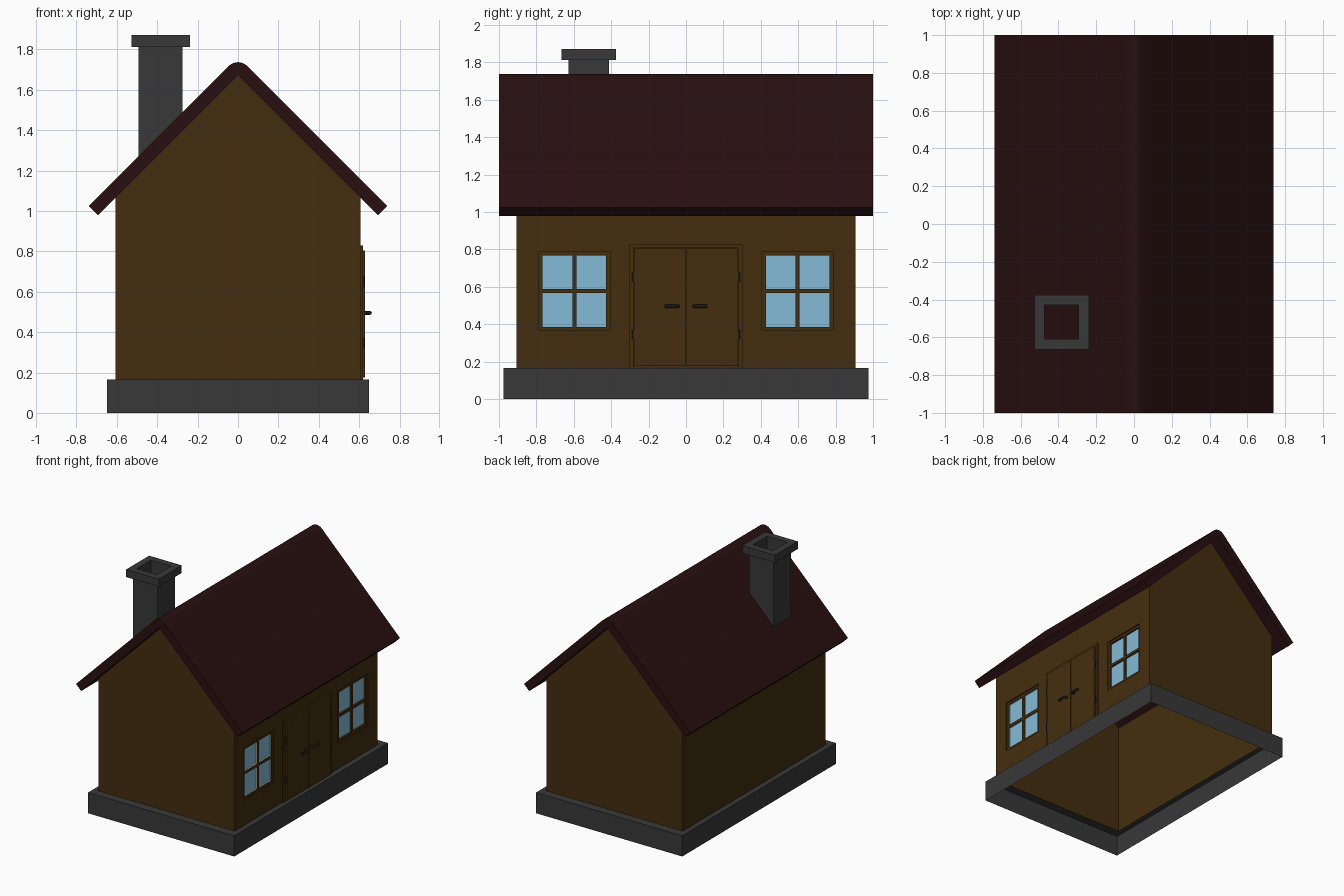
import bpy, bmesh, math

if "Cube" in bpy.data.objects:
    bpy.data.objects.remove(bpy.data.objects["Cube"])

def material(name, r, g, b):
    lin = [((c / 255 + 0.055) / 1.055) ** 2.4 if c > 10 else c / 255 / 12.92 for c in (r, g, b)]
    m = bpy.data.materials.new(name)
    m.diffuse_color = (*lin, 1)
    m.use_nodes = True
    m.node_tree.nodes["Principled BSDF"].inputs["Base Color"].default_value = m.diffuse_color
    return m

WOOD = material("brown_wood", 68, 46, 15)
STONE = material("grey_stone", 56, 56, 56)
TILE = material("dark_red_roof", 40, 15, 16)
GLASS = material("blue_glass", 132, 187, 215)
METAL = material("dark_metal", 27, 27, 27)
WHITE = material("white_paint", 245, 245, 245)

def make(name, verts, faces, mat, fix=True):
    me = bpy.data.meshes.new(name)
    me.from_pydata(verts, [], faces)
    bm = bmesh.new()
    bm.from_mesh(me)
    bmesh.ops.remove_doubles(bm, verts=bm.verts, dist=1e-5)
    if fix:
        bmesh.ops.recalc_face_normals(bm, faces=bm.faces)
    bm.to_mesh(me)
    bm.free()
    ob = bpy.data.objects.new(name, me)
    bpy.context.collection.objects.link(ob)
    me.materials.append(mat)
    return ob

BOX = [(0, 1, 3, 2), (4, 6, 7, 5), (0, 4, 5, 1), (2, 3, 7, 6), (0, 2, 6, 4), (1, 5, 7, 3)]

def boxes(name, specs, mat):
    """Several boxes (x0, x1, y0, y1, z0, z1) in one object."""
    vs, fs = [], []
    for s in specs:
        o = len(vs)
        vs += [(x, y, z) for x in s[0:2] for y in s[2:4] for z in s[4:6]]
        fs += [tuple(i + o for i in f) for f in BOX]
    me = bpy.data.meshes.new(name)
    me.from_pydata(vs, [], fs)
    me.materials.append(mat)
    ob = bpy.data.objects.new(name, me)
    bpy.context.collection.objects.link(ob)
    return ob

def rings(name, loops, mat, closed=False):
    """Skin a list of equal-length vertex loops."""
    n = len(loops[0])
    vs = [v for l in loops for v in l]
    m = len(loops)
    fs = [(i * n + j, i * n + (j + 1) % n, (i + 1) % m * n + (j + 1) % n, (i + 1) % m * n + j)
          for i in range(m if closed else m - 1) for j in range(n)]
    return make(name, vs, fs, mat)

def rect(x0, x1, y0, y1, z):
    return [(x, y, z(x) if callable(z) else z) for x, y in ((x0, y0), (x1, y0), (x1, y1), (x0, y1))]

WX, WY, Z0, APEX = 0.606, 0.907, 0.166, 1.673
EAVE = APEX - WX

# Stone base: open shell with a ledge up to the walls
rings("stone_base", [rect(-0.65, 0.65, -0.976, 0.976, 0), rect(-0.65, 0.65, -0.976, 0.976, Z0),
                     rect(-WX, WX, -WY, WY, Z0)], STONE)

# Walls: gables, plain left wall, right wall with two window openings
WC, WH, WZ0, WZ1 = 0.597, 0.19, 0.366, 0.788
vs, fs = [], []
def face(*pts):
    fs.append(tuple(range(len(vs), len(vs) + len(pts))))
    vs.extend(pts)
for y, s in ((-WY, 1), (WY, -1)):
    face(*[(x, y, z) for x, z in ((-WX, Z0), (WX, Z0), (WX, EAVE), (0, APEX), (-WX, EAVE))][::s])
face((-WX, WY, Z0), (-WX, -WY, Z0), (-WX, -WY, EAVE), (-WX, WY, EAVE))
ys = [-WY, -WC - WH, -WC + WH, WC - WH, WC + WH, WY]
zs = [Z0, WZ0, WZ1, EAVE]
for i in range(5):
    for k in range(3):
        if not (k == 1 and i in (1, 3)):
            face((WX, ys[i], zs[k]), (WX, ys[i + 1], zs[k]), (WX, ys[i + 1], zs[k + 1]), (WX, ys[i], zs[k + 1]))
make("walls", vs, fs, WOOD, fix=False)

# Roof: thick 45 degree slab with a rounded ridge
T = 0.064
d = T / math.sqrt(2)
E = 0.694
prof = [(E, APEX - E), (E + d, APEX - E + d)]
prof += [(T * math.cos(a), APEX + T * math.sin(a)) for a in
         [math.radians(45 + 90 * i / 8) for i in range(9)]]
prof += [(-E - d, APEX - E + d), (-E, APEX - E), (0, APEX)]
n = len(prof)
rv = [(x, y, z) for y in (-1, 1) for x, z in prof]
rf = [(j, (j + 1) % n, (j + 1) % n + n, j + n) for j in range(n)]
rf += [tuple(range(n)), tuple(range(2 * n - 1, n - 1, -1))]
roof = make("roof", rv, rf, TILE)
bpy.context.view_layer.objects.active = roof
roof.select_set(True)
bpy.ops.object.shade_smooth_by_angle(angle=math.radians(30))
roof.select_set(False)

# Chimney: hollow stack sunk into the roof slope, with a wider cap
CX, CY = -0.383, -0.52
def sq(h, z):
    return rect(CX - h, CX + h, CY - h, CY + h, z)
slope = lambda x: APEX + x + 0.05
rings("chimney_stack", [sq(0.109, slope), sq(0.109, 1.82), sq(0.09, 1.82), sq(0.09, slope)], STONE, True)
rings("chimney_cap", [sq(0.145, 1.811), sq(0.145, 1.872), sq(0.09, 1.872), sq(0.09, 1.811)], STONE, True)

# Windows: recessed frames with crossing bars and a glass plate
def bars(x0, x1, c, w, b):
    h, zc = WH, (WZ0 + WZ1) / 2
    return [(x0, x1, c - h, c - h + w, WZ0, WZ1), (x0, x1, c + h - w, c + h, WZ0, WZ1),
            (x0, x1, c - h + w, c + h - w, WZ0, WZ0 + w), (x0, x1, c - h + w, c + h - w, WZ1 - w, WZ1),
            (x0, x1, c - b, c + b, WZ0 + w, WZ1 - w),
            (x0, x1, c - h + w, c - b, zc - b, zc + b), (x0, x1, c + b, c + h - w, zc - b, zc + b)]
for side, c in (("front", -WC), ("back", WC)):
    rings(side + "_window_reveal", [[(x, y, z) for y, z in ((c - WH, WZ0), (c + WH, WZ0), (c + WH, WZ1), (c - WH, WZ1))]
                                    for x in (WX, 0.575)], WOOD)
    boxes(side + "_window_frame", bars(0.59, 0.597, c, 0.02, 0.011), WOOD)
    boxes(side + "_window_inner_frame", bars(0.58, 0.59, c, 0.02, 0.011), WHITE if side == "front" else WOOD)
    boxes(side + "_window_glass", [(0.578, 0.583, c - WH, c + WH, WZ0, WZ1)], GLASS)

# Double door: frame, two leaves
boxes("door_frame", [(0.59, 0.618, -0.302, -0.28, Z0, 0.828), (0.59, 0.618, 0.28, 0.302, Z0, 0.828),
                     (0.59, 0.618, -0.28, 0.28, 0.808, 0.828)], WOOD)
for side, s in (("front", -1), ("back", 1)):
    a, b = sorted((s * 0.002, s * 0.278))
    boxes(side + "_door_leaf", [(0.6, 0.628, a, b, 0.175, 0.804)], WOOD)
    # Hinges
    for k, z in (("lower", 0.345), ("upper", 0.652)):
        bpy.ops.mesh.primitive_cylinder_add(vertices=12, radius=0.007, depth=0.05, location=(0.622, s * 0.282, z))
        hinge = bpy.context.object
        hinge.name = f"{side}_{k}_hinge"
        hinge.data.materials.append(METAL)
    # Lever handle
    cu = bpy.data.curves.new(side + "_door_handle", "CURVE")
    cu.dimensions = "3D"
    cu.bevel_depth = 0.009
    cu.bevel_resolution = 2
    cu.use_fill_caps = True
    sp = cu.splines.new("POLY")
    pts = [(0.62, 0.042), (0.645, 0.042), (0.653, 0.05), (0.654, 0.08), (0.65, 0.113)]
    sp.points.add(len(pts) - 1)
    for p, (x, y) in zip(sp.points, pts):
        p.co = (x, s * y, 0.495, 1)
    cu.materials.append(METAL)
    bpy.context.collection.objects.link(bpy.data.objects.new(side + "_door_handle", cu))
